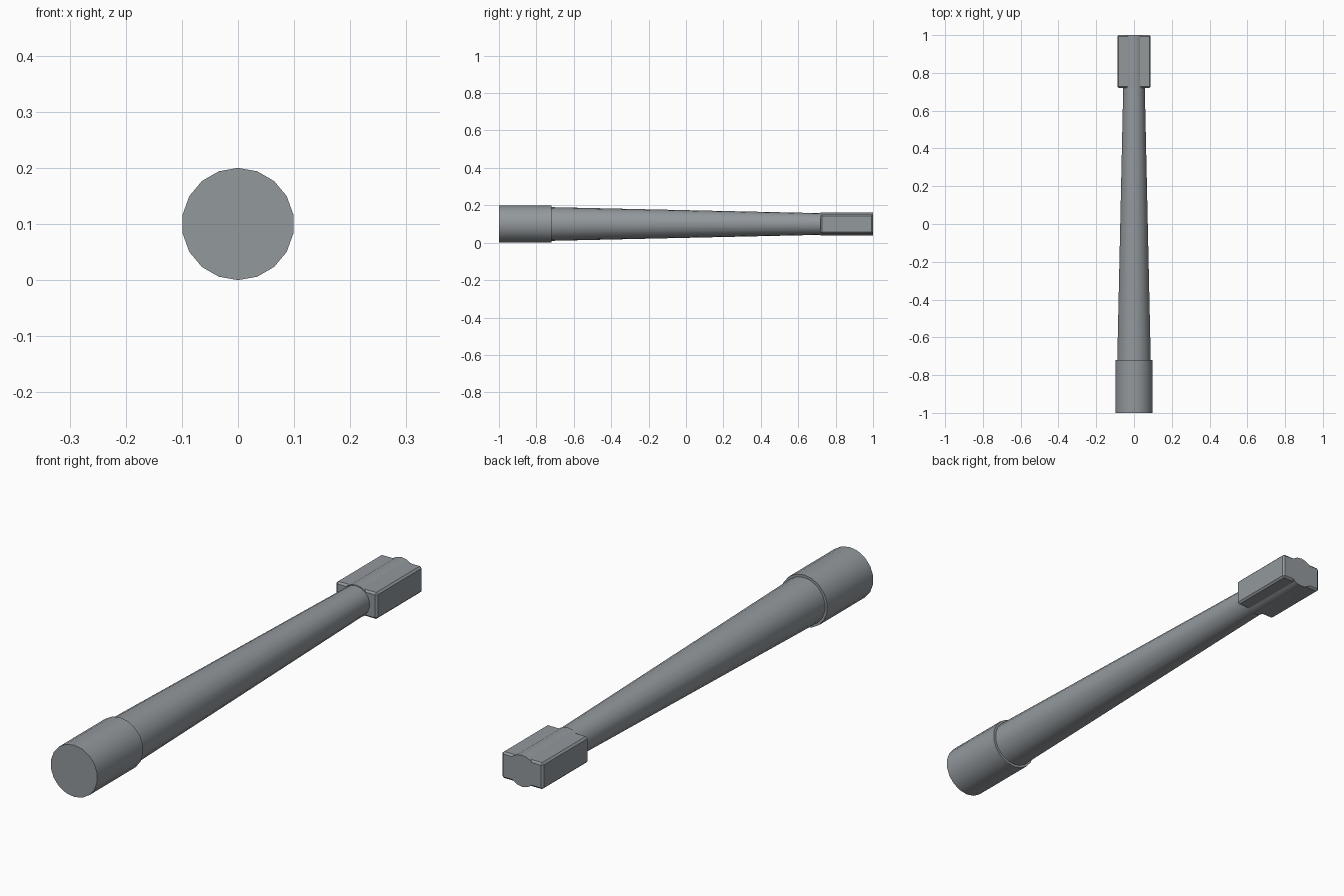
import bpy, bmesh, math
from mathutils import Matrix

if "Cube" in bpy.data.objects:
    bpy.data.objects.remove(bpy.data.objects["Cube"])

SIDES = 18
AXIS_Z = 0.1

steel = bpy.data.materials.new("dark_steel")
steel.diffuse_color = (0.29, 0.315, 0.335, 1)
steel.use_nodes = True
steel.node_tree.nodes["Principled BSDF"].inputs["Base Color"].default_value = steel.diffuse_color


def finish(name, bm):
    bmesh.ops.recalc_face_normals(bm, faces=bm.faces)
    mesh = bpy.data.meshes.new(name)
    bm.to_mesh(mesh)
    bm.free()
    mesh.materials.append(steel)
    ob = bpy.data.objects.new(name, mesh)
    bpy.context.collection.objects.link(ob)
    bpy.ops.object.select_all(action='DESELECT')
    bpy.context.view_layer.objects.active = ob
    ob.select_set(True)
    bpy.ops.object.shade_smooth_by_angle(angle=math.radians(30))
    return ob


def lathe(name, profile):
    """Closed round body along y from (y, radius) points."""
    bm = bmesh.new()
    rings = []
    for y, r in profile:
        rings.append([bm.verts.new((r * math.sin(2 * math.pi * i / SIDES), y,
                                    AXIS_Z + r * math.cos(2 * math.pi * i / SIDES)))
                      for i in range(SIDES)])
    for a, b in zip(rings, rings[1:]):
        for i in range(SIDES):
            j = (i + 1) % SIDES
            bm.faces.new((a[i], a[j], b[j], b[i]))
    bm.faces.new(rings[0])
    bm.faces.new(rings[-1])
    return finish(name, bm)


# Thick base sleeve, tapering shaft and round tip core
lathe("barrel", [(-1, 0.1), (-0.72, 0.1), (-0.72, 0.09),
                 (0.72, 0.058), (0.72, 0.061), (1, 0.061)])

# Flat chamfered block around the tip, flush with both ends of the core
bm = bmesh.new()
bmesh.ops.create_cube(bm, size=1, matrix=Matrix.Translation((0, 0.86, AXIS_Z))
                      @ Matrix.Diagonal((0.176, 0.28, 0.102, 1)))
bmesh.ops.bevel(bm, geom=bm.edges[:], offset=0.007, segments=1,
                affect='EDGES', profile=0.5)
finish("tip_block", bm)
